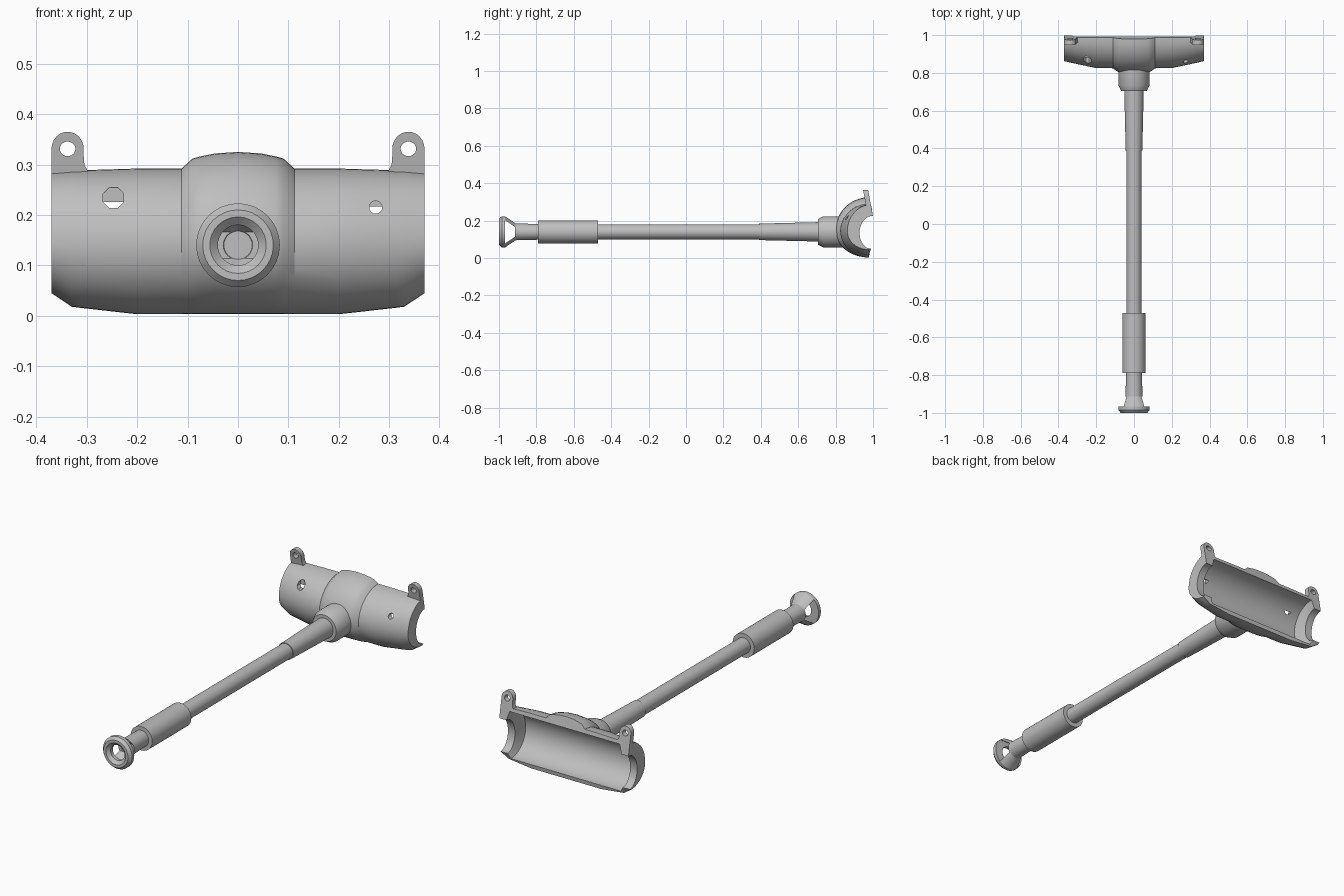
import bpy, bmesh, math
from mathutils import Vector

if "Cube" in bpy.data.objects:
    bpy.data.objects.remove(bpy.data.objects["Cube"])

AXIS_Z = 0.14      # height of the shaft axis
STEEL = bpy.data.materials.new("grey_steel")
STEEL.diffuse_color = (0.52, 0.52, 0.52, 1)
STEEL.use_nodes = True
STEEL.node_tree.nodes["Principled BSDF"].inputs["Base Color"].default_value = STEEL.diffuse_color


def make(name, bm):
    bmesh.ops.recalc_face_normals(bm, faces=bm.faces)
    me = bpy.data.meshes.new(name)
    bm.to_mesh(me)
    bm.free()
    ob = bpy.data.objects.new(name, me)
    bpy.context.collection.objects.link(ob)
    me.materials.append(STEEL)
    return ob


def activate(ob):
    bpy.ops.object.select_all(action='DESELECT')
    ob.select_set(True)
    bpy.context.view_layer.objects.active = ob


def smooth(ob, angle=30):
    activate(ob)
    bpy.ops.object.shade_smooth_by_angle(angle=math.radians(angle))


def skin(bm, rings, closed=False):
    """Join successive rings of equal length with quads; cap open ends."""
    rows = [[bm.verts.new(p) for p in r] for r in rings]
    n = len(rows[0])
    pairs = list(zip(rows, rows[1:])) + ([(rows[-1], rows[0])] if closed else [])
    for a, b in pairs:
        for i in range(n):
            bm.faces.new((a[i], a[(i + 1) % n], b[(i + 1) % n], b[i]))
    return rows


def lathe(name, profile, seg=32):
    """Closed solid turned about the shaft axis from (y, radius) points."""
    bm = bmesh.new()
    rings = [[(r * math.cos(2 * math.pi * i / seg), y,
               AXIS_Z + r * math.sin(2 * math.pi * i / seg)) for i in range(seg)]
             for y, r in profile]
    rows = skin(bm, rings)
    bm.faces.new(rows[0])
    bm.faces.new(rows[-1])
    return make(name, bm)


def prism(name, points, offset):
    """Extrude a planar polygon along an offset vector."""
    bm = bmesh.new()
    rows = skin(bm, [points, [Vector(p) + Vector(offset) for p in points]])
    for r in rows:
        bm.faces.new(r)
    return make(name, bm)


def cut(ob, cutter):
    mod = ob.modifiers.new("cut", 'BOOLEAN')
    mod.operation, mod.solver, mod.object = 'DIFFERENCE', 'EXACT', cutter
    activate(ob)
    bpy.ops.object.modifier_apply(modifier=mod.name)
    bpy.data.objects.remove(cutter)


# Shaft, grip and tapered sleeve
smooth(lathe("shaft", [(-0.80, 0.04), (0.42, 0.04)]))
smooth(lathe("grip", [(-0.79, 0.04), (-0.79, 0.062), (-0.47, 0.062), (-0.47, 0.038)]))
smooth(lathe("sleeve", [(0.39, 0.039), (0.39, 0.044), (0.72, 0.052), (0.74, 0.052)]))
smooth(lathe("collar", [(0.705, 0.05), (0.705, 0.068), (0.735, 0.083), (0.845, 0.083)]))

# Flared hollow end with a window through both sides
end = lathe("flared_end", [
    (-0.912, 0.028), (-0.965, 0.062), (-0.965, 0.040), (-0.985, 0.040),
    (-1.0, 0.056), (-1.0, 0.070), (-0.985, 0.083), (-0.967, 0.083),
    (-0.912, 0.045), (-0.79, 0.042)])
window = prism("window_cutter", [(-0.2, y, AXIS_Z + z) for y, z in
               ((-0.967, -0.062), (-0.967, 0.062), (-0.914, 0.026), (-0.914, -0.026))],
               (0.4, 0, 0))
cut(end, window)
smooth(end)

# Head shell: half-round sections lofted along x
ARC, CZ = 24, 0.147


def arc(cy_top, cy_low, cz, ry, rz_top, rz_low):
    pts = []
    for i in range(ARC + 1):
        t = math.pi * i / ARC
        c = math.cos(t)
        cy = cy_top + (cy_low - cy_top) * i / ARC
        pts.append((cy - ry * math.sin(t), cz + c * (rz_top if c > 0 else rz_low)))
    return pts


def section(x, ry, rz_top, rz_low, cap):
    outer = arc(0.987 - (rz_top - 0.145) * 0.25, 0.978, CZ, ry, rz_top, rz_low)
    inner = (arc(0.999, 0.989, 0.138, 0.066, 0.088, 0.088) if cap
             else arc(0.992, 0.981, CZ, 0.125, 0.125, 0.123))
    return [(x, y, z) for y, z in outer + inner[::-1]]


# x, front radius, top radius, bottom radius, narrow end opening
half = [(0.0, 0.180, 0.178, 0.144, False), (0.045, 0.179, 0.175, 0.144, False),
        (0.075, 0.177, 0.169, 0.144, False), (0.09, 0.172, 0.165, 0.144, False),
        (0.112, 0.158, 0.145, 0.144, False), (0.20, 0.157, 0.145, 0.144, False),
        (0.315, 0.133, 0.1415, 0.131, False), (0.33, 0.130, 0.141, 0.129, True),
        (0.37, 0.121, 0.138, 0.102, True)]
stations = [(-s[0], *s[1:]) for s in half[:0:-1]] + half
bm = bmesh.new()
rows = skin(bm, [section(*s) for s in stations])
n = len(rows[0])
for r in (rows[0], rows[-1]):
    for i in range(ARC):
        bm.faces.new((r[i], r[i + 1], r[n - 2 - i], r[n - 1 - i]))
shell = make("head_shell", bm)

# Two blind holes in the front of the shell
for x, z, rad, sides, depth in ((-0.247, 0.234, 0.022, 8, 0.892), (0.273, 0.215, 0.013, 12, 0.885)):
    pts = [(x + rad * math.cos(2 * math.pi * (i + .5) / sides), 0.75,
            z + rad * math.sin(2 * math.pi * (i + .5) / sides)) for i in range(sides)]
    cut(shell, prism("hole_cutter", pts, (0, depth - 0.75, 0)))
smooth(shell, 28)

# Leaning mounting ears, each with a hole
for side, name in ((-1, "left_ear"), (1, "right_ear")):
    bm = bmesh.new()
    num = 24
    outline, hole = [], []
    for i in range(num):
        a = 2 * math.pi * i / num
        c, s = math.cos(a), math.sin(a)
        # round top half, squared foot with a small flare on the inner side
        if s >= -0.01:
            o = (0.032 * c, 0.034 * s)
        else:
            k = max(abs(c), abs(s))
            o = (0.032 * c / k, 0.056 * s / k)
            if o[1] < -0.03 and o[0] < -0.03:
                o = (o[0] - (-0.03 - o[1]) * 0.6, o[1])
        outline.append(o)
        hole.append((0.0155 * c, 0.0145 * s))

    def place(p, y):
        return (side * (0.338 + p[0]), y - 0.18 * p[1], 0.331 + p[1])
    skin(bm, [[place(p, y) for p in loop] for loop, y in
              ((outline, 0.953), (outline, 0.980), (hole, 0.980), (hole, 0.953))], closed=True)
    smooth(make(name, bm))
